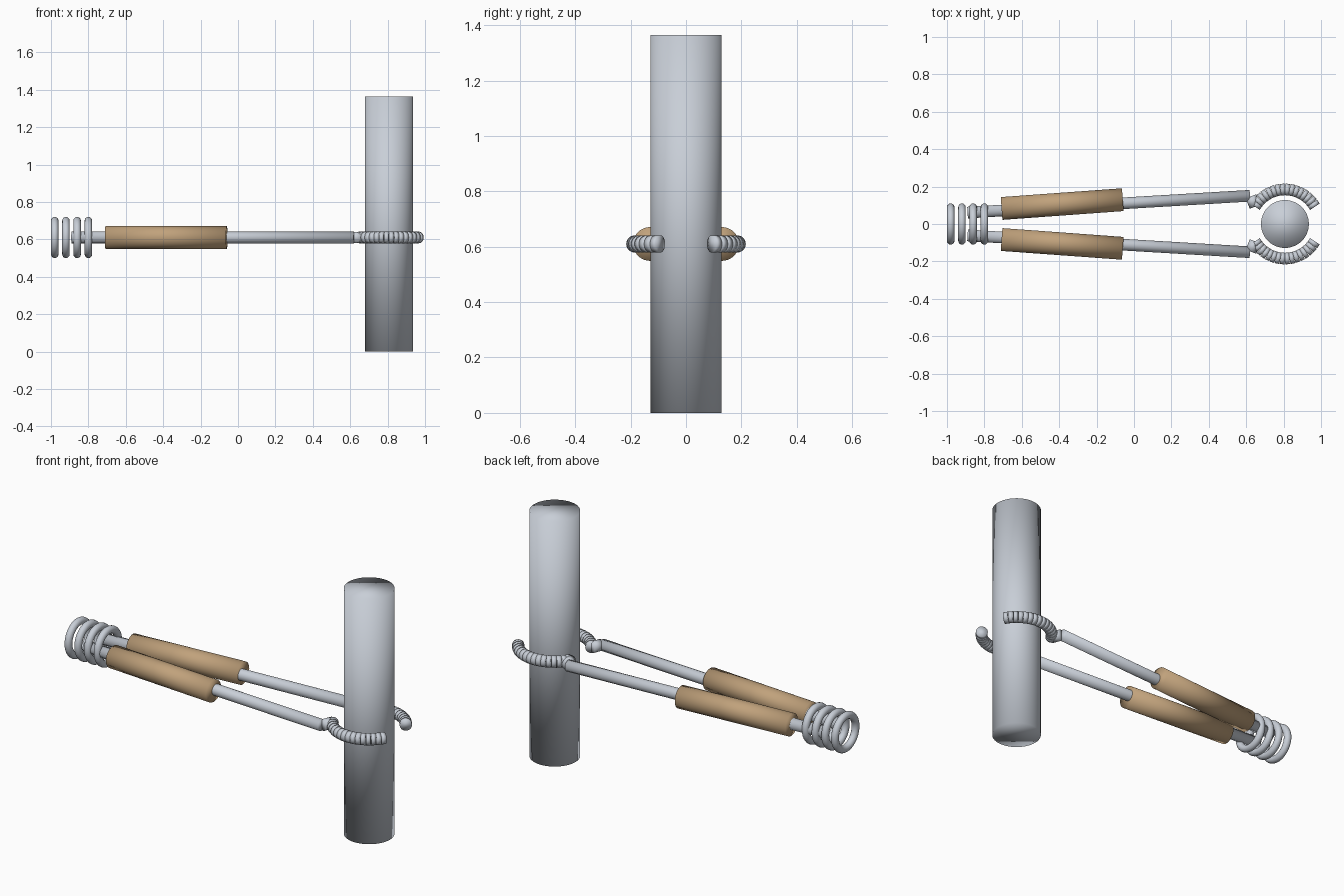
import bpy, math
from mathutils import Vector

if "Cube" in bpy.data.objects:
    bpy.data.objects.remove(bpy.data.objects["Cube"])

H = 0.61            # height of the tongs
TUBE_X = 0.807      # axis of the upright cylinder


def material(name, rgb):
    m = bpy.data.materials.new(name)
    m.diffuse_color = (*rgb, 1)
    m.use_nodes = True
    m.node_tree.nodes["Principled BSDF"].inputs["Base Color"].default_value = m.diffuse_color
    return m


metal = material("light_steel", (0.58, 0.62, 0.68))
wood = material("tan_wood", (0.53, 0.36, 0.20))


def finish(name, mat):
    ob = bpy.context.object
    ob.name = name
    ob.data.materials.append(mat)
    bpy.ops.object.shade_smooth()
    return ob


def rod(name, a, b, r, mat, sides=32):
    """Solid cylinder between two points."""
    a, b = Vector(a), Vector(b)
    d = b - a
    bpy.ops.mesh.primitive_cylinder_add(
        vertices=sides, radius=r, depth=d.length, location=(a + b) / 2,
        rotation=d.to_track_quat('Z', 'Y').to_euler())
    return finish(name, mat)


# Upright cylinder held by the jaws
rod("held_cylinder", (TUBE_X, 0, 0), (TUBE_X, 0, 1.365), 0.128, metal, 48)

# Spring rings at the back end
for i in range(4):
    bpy.ops.mesh.primitive_torus_add(
        major_radius=0.09, minor_radius=0.02, major_segments=48, minor_segments=16,
        location=(-0.98 + 0.06 * i, 0, H), rotation=(0, math.pi / 2, 0))
    finish(f"spring_ring_{i + 1}", metal)

# Two mirrored arms, each with a wooden grip and a ribbed curved jaw
STEPS = 16
for side, s in (("back", 1), ("front", -1)):
    rod(f"{side}_arm", (-0.89, s * 0.061, H), (0.62, s * 0.151, H), 0.031, metal)
    rod(f"{side}_grip", (-0.708, s * 0.083, H), (-0.06, s * 0.13, H), 0.061, wood)

    # Jaw made of short overlapping segments along a 120 degree arc
    pts = []
    for i in range(STEPS + 1):
        t = math.radians(150 - 120 * i / STEPS)
        pts.append(Vector((TUBE_X + 0.185 * math.cos(t), s * 0.185 * math.sin(t), H)))
    for i, (a, b) in enumerate(zip(pts, pts[1:])):
        rod(f"{side}_jaw_segment_{i + 1}", a, b, 0.031, metal, 24)

    # Short link from the arm to the jaw
    rod(f"{side}_jaw_link", (0.625, s * 0.148, H), pts[0], 0.03, metal, 24)
